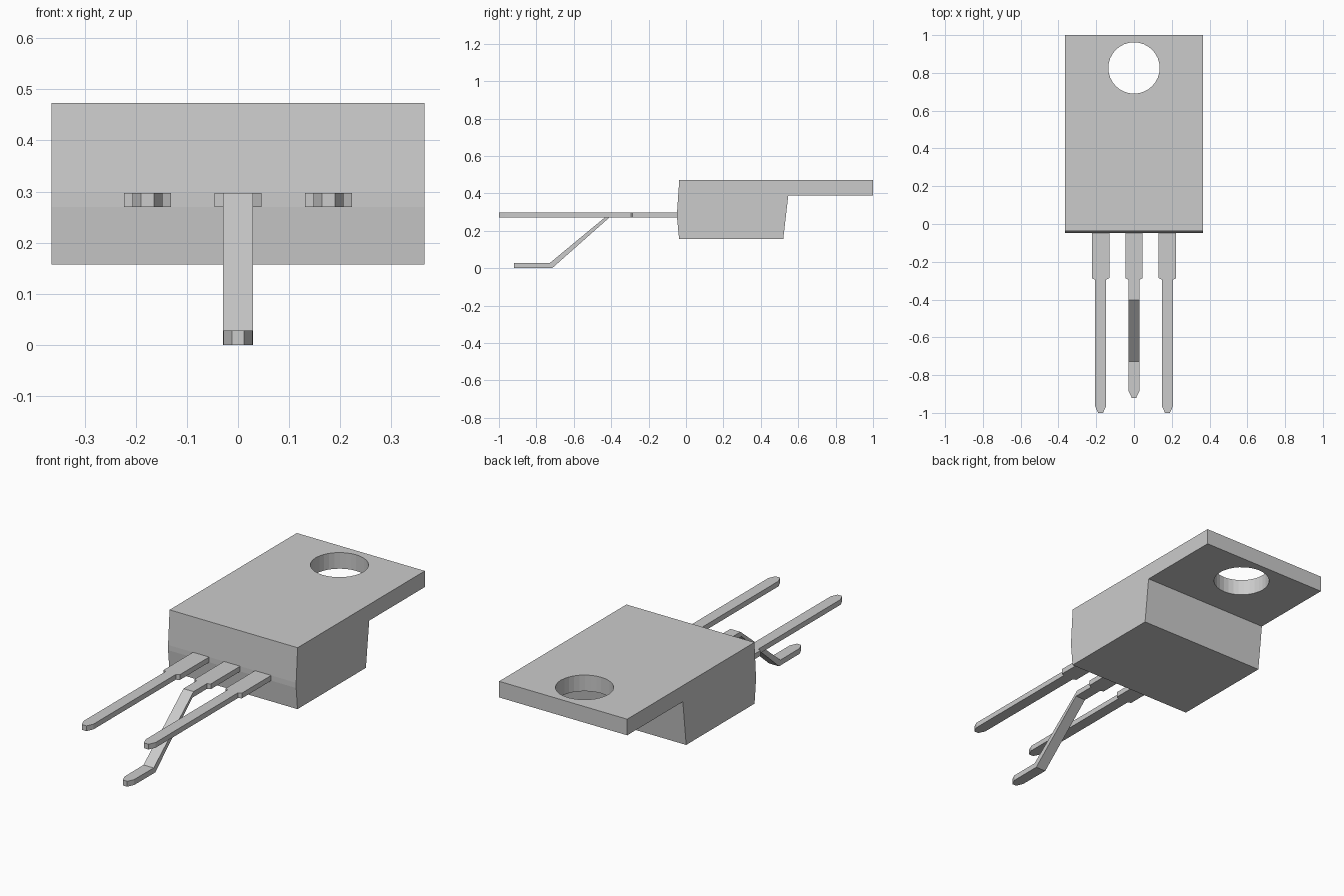
import bpy, bmesh

if "Cube" in bpy.data.objects:
    bpy.data.objects.remove(bpy.data.objects["Cube"])

HALF_W = 0.365


def add_object(name, bm):
    bmesh.ops.recalc_face_normals(bm, faces=bm.faces)
    mesh = bpy.data.meshes.new(name)
    bm.to_mesh(mesh)
    bm.free()
    obj = bpy.data.objects.new(name, mesh)
    bpy.context.collection.objects.link(obj)
    return obj


def extrude_profile(name, profile, half_width):
    """Extrude a (y, z) side profile symmetrically along x."""
    bm = bmesh.new()
    face = bm.faces.new([bm.verts.new((-half_width, y, z)) for y, z in profile])
    new = bmesh.ops.extrude_face_region(bm, geom=[face])["geom"]
    verts = [g for g in new if isinstance(g, bmesh.types.BMVert)]
    bmesh.ops.translate(bm, verts=verts, vec=(2 * half_width, 0, 0))
    return add_object(name, bm)


def make_lead(name, x, stations):
    """Loft a flat lead through (half width, y top, z top, y bottom, z bottom)."""
    bm = bmesh.new()
    rings = []
    for w, yt, zt, yb, zb in stations:
        rings.append([bm.verts.new(p) for p in (
            (x - w, yt, zt), (x + w, yt, zt), (x + w, yb, zb), (x - w, yb, zb))])
    for a, b in zip(rings, rings[1:]):
        for i in range(4):
            j = (i + 1) % 4
            bm.faces.new((a[i], a[j], b[j], b[i]))
    bm.faces.new(rings[0])
    bm.faces.new(rings[-1])
    return add_object(name, bm)


# Body block with the thin mounting tab at the back
body = extrude_profile("body_and_tab", [
    (-0.036, 0.473), (-0.048, 0.297), (-0.048, 0.27), (-0.037, 0.157),
    (0.52, 0.157), (0.547, 0.39), (1.0, 0.39), (1.0, 0.473)], HALF_W)

# Mounting hole through the tab
bpy.ops.mesh.primitive_cylinder_add(vertices=32, radius=0.136, depth=0.4,
                                    location=(0, 0.826, 0.43))
cutter = bpy.context.object
cutter.name = "hole_cutter"
cutter.hide_render = True
mod = body.modifiers.new("hole", "BOOLEAN")
mod.object = cutter
mod.solver = "EXACT"
bpy.context.view_layer.objects.active = body
bpy.ops.object.modifier_apply(modifier=mod.name)
bpy.data.objects.remove(cutter)

# Leads: a wide shoulder, a narrow shank and a chamfered tip
TOP, BOT = 0.297, 0.27


def flat(w, y, top=TOP, bottom=BOT):
    return (w, y, top, y, bottom)


shoulder = [flat(0.046, -0.04), flat(0.046, -0.287), flat(0.029, -0.295)]
straight = shoulder + [flat(0.029, -0.965), flat(0.013, -1.0)]
bent = shoulder + [
    (0.029, -0.403, TOP, -0.411, BOT),
    (0.029, -0.728, 0.028, -0.716, 0.0),
    flat(0.028, -0.885, 0.028, 0.0),
    flat(0.012, -0.92, 0.028, 0.0)]

make_lead("left_lead", -0.177, straight)
make_lead("right_lead", 0.177, straight)
make_lead("middle_bent_lead", 0.0, bent)
